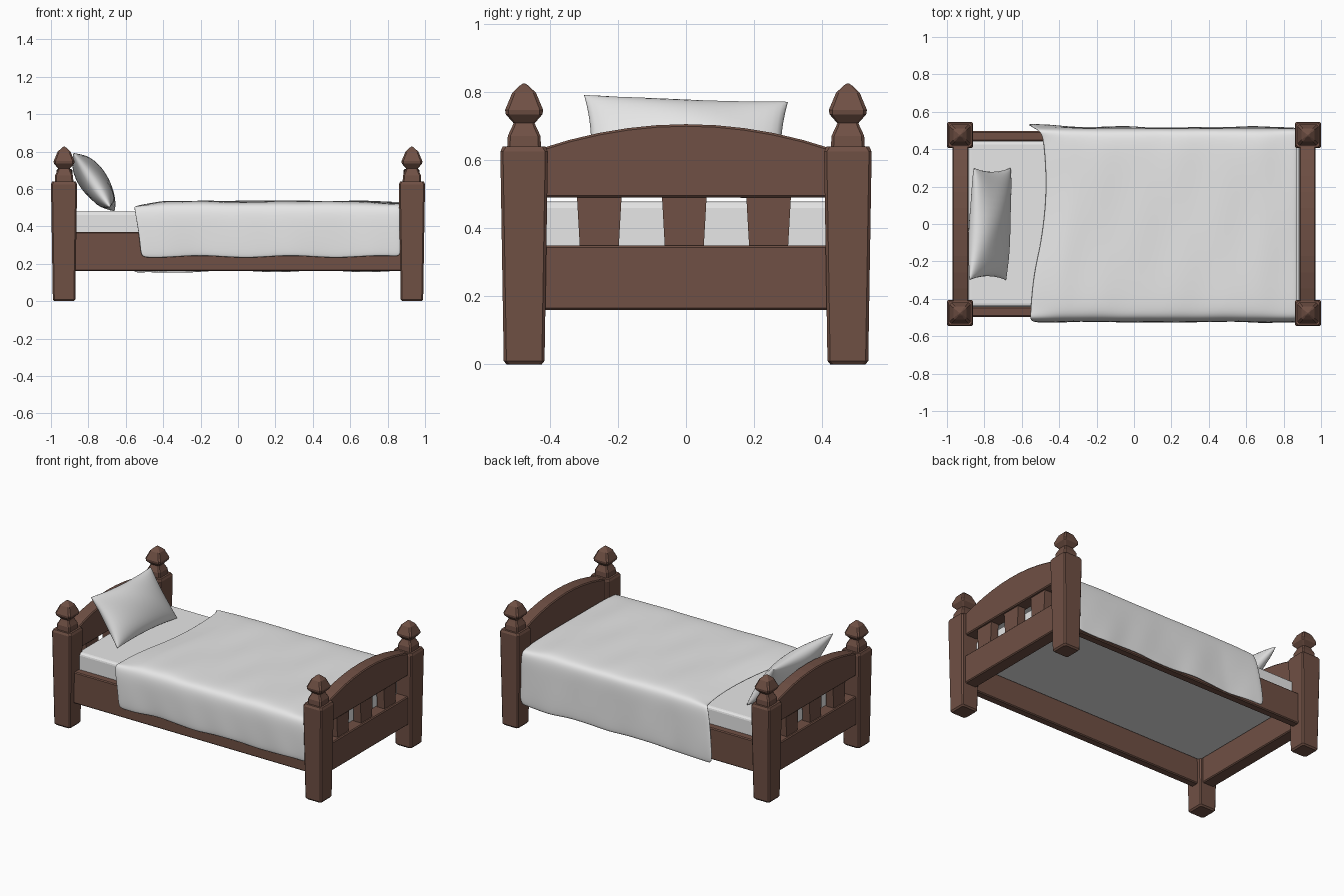
import bpy, bmesh, math
from mathutils import Vector

if "Cube" in bpy.data.objects:
    bpy.data.objects.remove(bpy.data.objects["Cube"])


def material(name, rgb):
    m = bpy.data.materials.new(name)
    m.diffuse_color = (*rgb, 1)
    m.use_nodes = True
    m.node_tree.nodes["Principled BSDF"].inputs["Base Color"].default_value = m.diffuse_color
    return m


WOOD = material("brown wood", (0.16, 0.08, 0.058))
LINEN = material("white linen", (0.8, 0.8, 0.8))


def make(name, verts, faces, mat, bevel=0, segments=1, smooth=False):
    me = bpy.data.meshes.new(name)
    me.from_pydata(verts, [], faces)
    bm = bmesh.new()
    bm.from_mesh(me)
    bmesh.ops.remove_doubles(bm, verts=bm.verts, dist=1e-5)
    bmesh.ops.recalc_face_normals(bm, faces=bm.faces)
    bm.to_mesh(me)
    bm.free()
    me.materials.append(mat)
    for p in me.polygons:
        p.use_smooth = smooth
    ob = bpy.data.objects.new(name, me)
    bpy.context.collection.objects.link(ob)
    if bevel:
        b = ob.modifiers.new("bevel", 'BEVEL')
        b.width, b.segments = bevel, segments
        b.limit_method, b.angle_limit = 'ANGLE', math.radians(40)
    return ob


def loft(name, x, y, profile, mat):
    """Stack of square rings with clipped corners: (z, half width, clip)."""
    verts, faces = [], []
    for z, h, c in profile:
        k = h - c
        for a, b in ((h, -k), (h, k), (k, h), (-k, h), (-h, k), (-h, -k), (-k, -h), (k, -h)):
            verts.append((x + a, y + b, z))
    n = len(profile)
    for r in range(n - 1):
        for i in range(8):
            j = (i + 1) % 8
            faces.append((r*8 + i, r*8 + j, r*8 + 8 + j, r*8 + 8 + i))
    faces += [tuple(range(7, -1, -1)), tuple(range((n - 1)*8, n*8))]
    return make(name, verts, faces, mat)


def plate(name, x, thick, outline, mat, bevel=0.006):
    """Extrude a (y, z) outline along x."""
    n = len(outline)
    verts = [(x + s*thick/2, y, z) for s in (-1, 1) for y, z in outline]
    faces = [tuple(range(n)), tuple(range(n, 2*n))]
    faces += [(i, (i + 1) % n, n + (i + 1) % n, n + i) for i in range(n)]
    return make(name, verts, faces, mat, bevel)


def rect(y0, y1, z0, z1):
    return [(y0, z0), (y1, z0), (y1, z1), (y0, z1)]


# Posts with turned finials
post = [(0, 0.052, 0.01), (0.01, 0.06, 0.008), (0.625, 0.07, 0.008), (0.64, 0.063, 0.01)]
finial = [(0.635, 0.05, 0.008), (0.672, 0.048, 0.008), (0.697, 0.036, 0.007),
          (0.709, 0.031, 0.006), (0.735, 0.054, 0.009), (0.748, 0.056, 0.01),
          (0.798, 0.035, 0.008), (0.82, 0.012, 0.004), (0.826, 0.003, 0.001)]
for sx, end in ((-1, "head"), (1, "foot")):
    for sy, side in ((-1, "front"), (1, "back")):
        loft(f"{end}_{side}_post", sx*0.93, sy*0.476, post, WOOD)
        loft(f"{end}_{side}_finial", sx*0.93, sy*0.476, finial, WOOD)

    # Headboard and footboard: arched top, slats, lower rail
    arch = [(-0.43, 0.49), (0.43, 0.49)]
    for i in range(11):
        y = 0.43 - 0.086*i
        arch.append((y, 0.64 + 0.066*(1 - (y/0.41)**2)))
    plate(f"{end}_arched_board", sx*0.928, 0.086, arch, WOOD)
    plate(f"{end}_lower_board", sx*0.928, 0.086, rect(-0.43, 0.43, 0.16, 0.35), WOOD)
    for i, y in enumerate((-0.255, -0.005, 0.243)):
        plate(f"{end}_slat_{i + 1}", sx*0.928, 0.055,
              [(y - 0.057, 0.34), (y + 0.057, 0.34), (y + 0.066, 0.5), (y - 0.066, 0.5)], WOOD, 0)

# Side rails
for sy, side in ((-1, "front"), (1, "back")):
    c = sy*0.469
    plate(f"{side}_side_rail", 0, 1.8, rect(c - 0.027, c + 0.027, 0.16, 0.37), WOOD)

# Mattress
plate("mattress", 0, 1.772, rect(-0.443, 0.443, 0.32, 0.478), LINEN, 0.018).modifiers["bevel"].segments = 3

# Blanket: cross-section (y, z, x of the head-side edge) swept to the foot
section = [(-0.524, 0.235, -0.52), (-0.526, 0.30, -0.525), (-0.525, 0.38, -0.535),
           (-0.522, 0.46, -0.55), (-0.508, 0.512, -0.557), (-0.47, 0.530, -0.555),
           (-0.38, 0.535, -0.55), (-0.25, 0.536, -0.535), (-0.12, 0.536, -0.505),
           (0, 0.536, -0.487), (0.12, 0.536, -0.475), (0.25, 0.536, -0.472),
           (0.38, 0.535, -0.48), (0.47, 0.530, -0.49), (0.503, 0.512, -0.51),
           (0.513, 0.46, -0.53), (0.515, 0.38, -0.545), (0.518, 0.27, -0.56), (0.52, 0.155, -0.57)]
ROWS, COLS = 30, len(section)
verts, faces = [], []
for r in range(ROWS + 1):
    t = r / ROWS
    for y, z, x0 in section:
        x = x0 + (0.872 - x0)*t
        wave = math.sin(9*x + 5*y) + 0.7*math.sin(17*x - 9*y + 1) + 0.5*math.sin(29*x + 13*z)
        if abs(y) > 0.5:                                   # hanging sides
            low = min(1, max(0, (0.5 - z)/0.26))
            y += 0.003*wave*low
            z += 0.005*low*math.sin(13*x + y*4)
            if y > 0:
                y += 0.022*low*max(0, 1 - 5*t)
                z -= 0.012*low*max(0, 1 - 4*t)
        else:                                              # top surface
            z += 0.002*wave - 0.024*max(0, 1 - 9*t) - 0.01*max(0, 8*t - 7)
        verts.append((x, y, z))
for r in range(ROWS):
    for c in range(COLS - 1):
        i = r*COLS + c
        faces.append((i, i + 1, i + COLS + 1, i + COLS))
blanket = make("blanket", verts, faces, LINEN, smooth=True)
up = sum(p.normal.z for p in blanket.data.polygons)
solid = blanket.modifiers.new("thickness", 'SOLIDIFY')
solid.thickness, solid.offset = 0.012, (-1 if up > 0 else 1)
sub = blanket.modifiers.new("soft", 'SUBSURF')
sub.levels = sub.render_levels = 2

# Pillow leaning on the headboard, pinched at the corners
N = 20
bottom, top = Vector((-0.672, 0, 0.492)), Vector((-0.868, 0, 0.782))
mid, along = (bottom + top)/2, (top - bottom)/2
normal = Vector((along.z, 0, -along.x)).normalized()
verts, faces = [], []
for side in (1, -1):
    base = len(verts)
    for i in range(N + 1):
        for j in range(N + 1):
            u, v = -math.cos(math.pi*i/N), -math.cos(math.pi*j/N)
            thick = 0.074*(max(0, (1 - u*u)*(1 - v*v)))**0.45
            thick *= 1 + 0.06*math.sin(4*u + 3*v)
            p = mid + along*(v*(1 - 0.08*(1 - u*u))) + normal*(side*thick)
            p.y = 0.3*u*(1 - 0.07*(1 - v*v))
            p.x += 0.012*u
            p.z -= 0.010*u
            verts.append(p)
    for i in range(N):
        for j in range(N):
            k = base + i*(N + 1) + j
            faces.append((k, k + 1, k + N + 2, k + N + 1))
make("pillow", verts, faces, LINEN, smooth=True)
